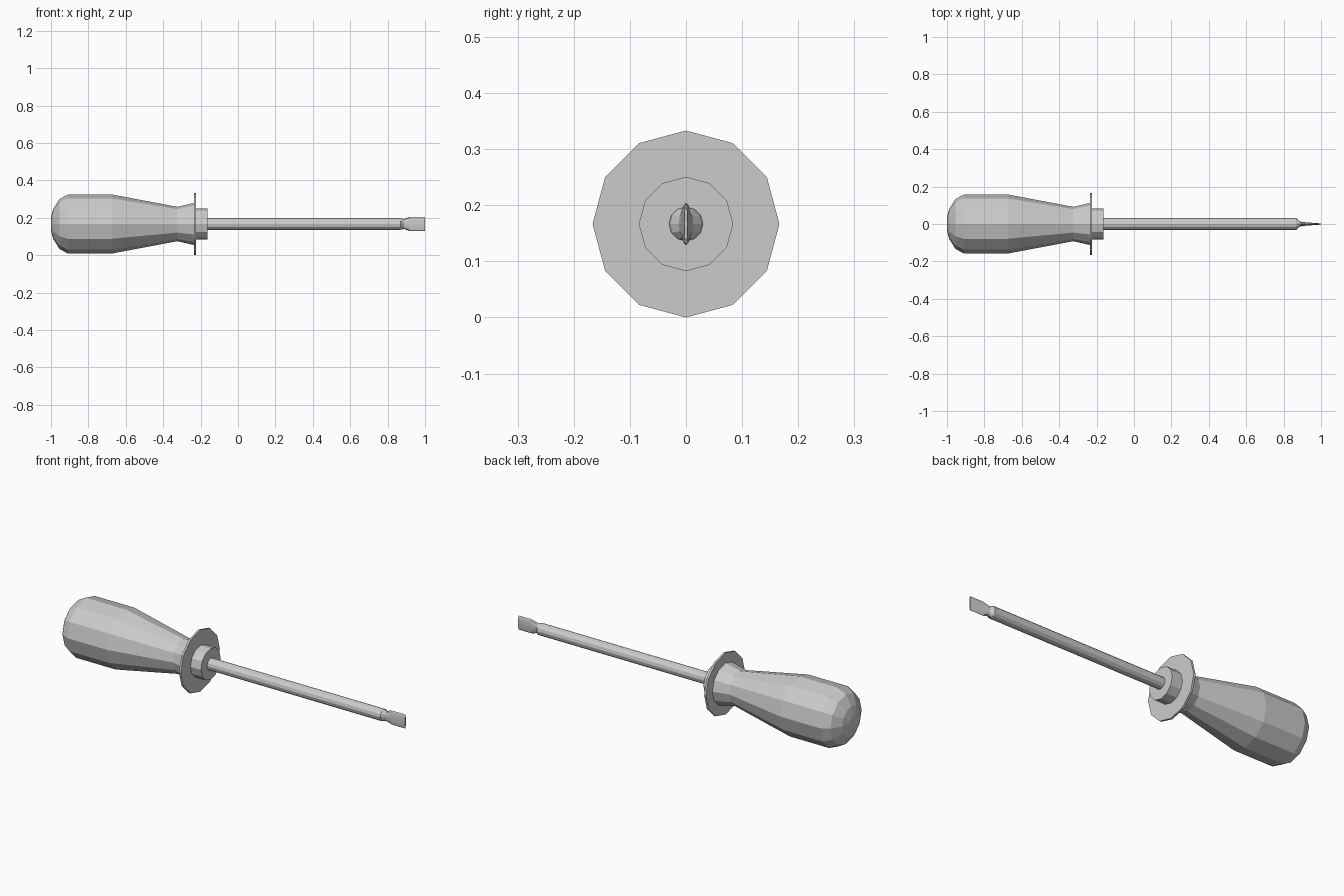
import bpy, bmesh
from math import sin, cos, tau

if "Cube" in bpy.data.objects:
    bpy.data.objects.remove(bpy.data.objects["Cube"])

AXIS_Z = 0.1665
SIDES = 12


def loft(name, rings):
    """Closed 12-sided body along x; each ring is (x, half width y, half height z)."""
    bm = bmesh.new()
    loops = []
    for x, ry, rz in rings:
        loops.append([bm.verts.new((x, ry * sin(tau * i / SIDES),
                                    AXIS_Z + rz * cos(tau * i / SIDES)))
                      for i in range(SIDES)])
    for a, b in zip(loops, loops[1:]):
        for i in range(SIDES):
            j = (i + 1) % SIDES
            bm.faces.new((a[i], a[j], b[j], b[i]))
    bm.faces.new(loops[0])
    bm.faces.new(loops[-1])
    bmesh.ops.recalc_face_normals(bm, faces=bm.faces[:])
    mesh = bpy.data.meshes.new(name)
    bm.to_mesh(mesh)
    bm.free()
    obj = bpy.data.objects.new(name, mesh)
    bpy.context.collection.objects.link(obj)
    return obj


def turned(name, profile):
    return loft(name, [(x, r, r) for x, r in profile])


# Grip with domed butt, taper and flared neck
turned("handle", [(-1.0, 0.035), (-0.988, 0.08), (-0.955, 0.133), (-0.91, 0.158),
                  (-0.675, 0.158), (-0.325, 0.092), (-0.232, 0.113)])

# Thin guard disc and the collar in front of it
turned("guard", [(-0.236, 0.1665), (-0.225, 0.1665)])
turned("collar", [(-0.226, 0.084), (-0.163, 0.084)])

# Round shaft
turned("shaft", [(-0.17, 0.031), (0.87, 0.031)])

# Flattened blade
loft("blade_tip", [(0.868, 0.031, 0.031), (0.888, 0.013, 0.027),
                   (0.918, 0.009, 0.038), (1.0, 0.003, 0.038)])
